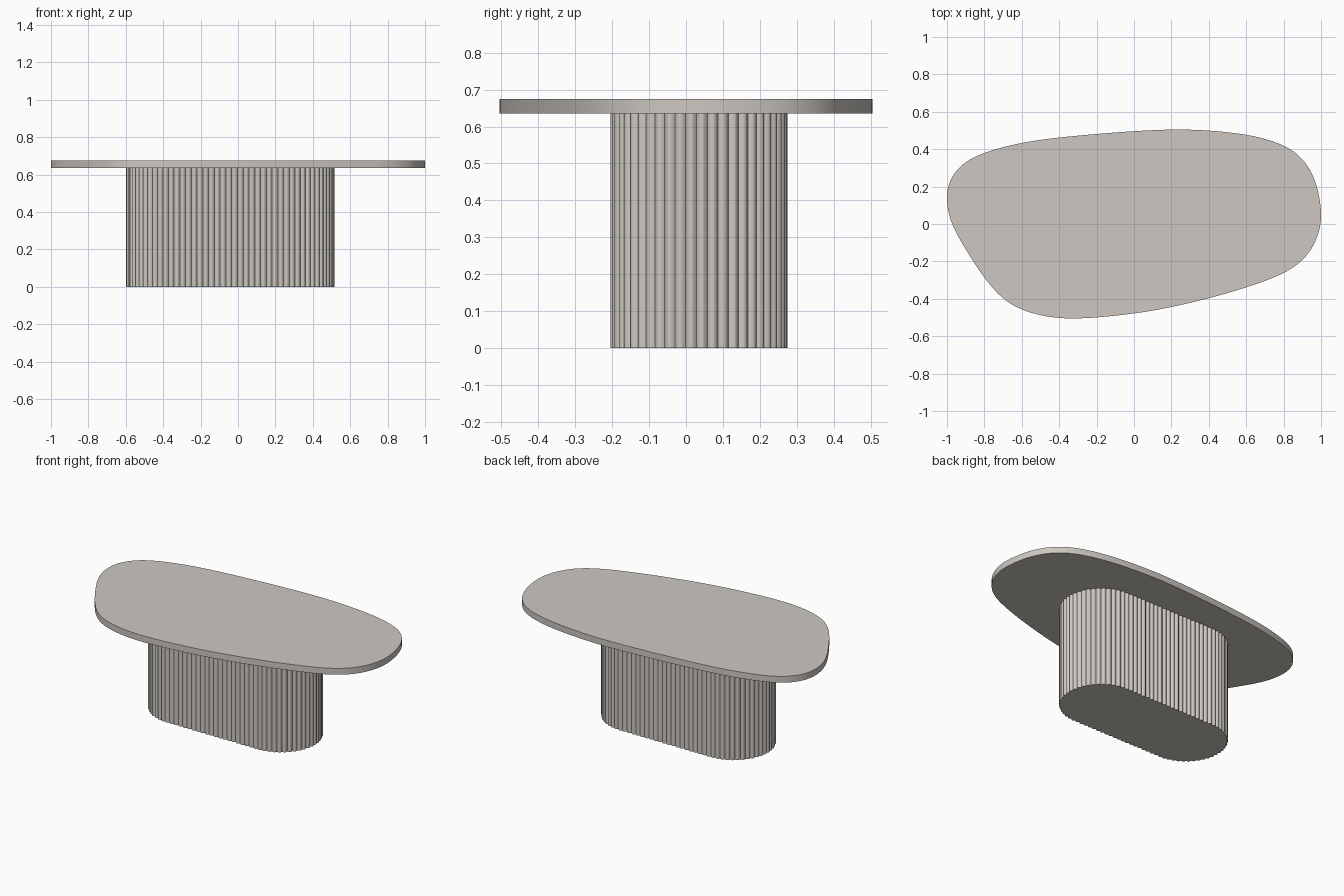
import bpy, bmesh, math
from mathutils import Vector

if "Cube" in bpy.data.objects:
    bpy.data.objects.remove(bpy.data.objects["Cube"])

stone = bpy.data.materials.new("warm_grey")
stone.diffuse_color = (0.61, 0.575, 0.535, 1)
stone.use_nodes = True
stone.node_tree.nodes["Principled BSDF"].inputs["Base Color"].default_value = stone.diffuse_color


def extrude_outline(name, pts, z0, z1, angle):
    """Solid prism from a closed outline, smooth with sharp edges kept."""
    bm = bmesh.new()
    low = [bm.verts.new((x, y, z0)) for x, y in pts]
    top = [bm.verts.new((x, y, z1)) for x, y in pts]
    n = len(pts)
    for i in range(n):
        j = (i + 1) % n
        bm.faces.new((low[i], low[j], top[j], top[i]))
    bm.faces.new(top)
    bm.faces.new(low[::-1])
    bmesh.ops.recalc_face_normals(bm, faces=bm.faces)
    me = bpy.data.meshes.new(name)
    bm.to_mesh(me)
    bm.free()
    me.materials.append(stone)
    ob = bpy.data.objects.new(name, me)
    bpy.context.collection.objects.link(ob)
    bpy.ops.object.select_all(action='DESELECT')
    ob.select_set(True)
    bpy.context.view_layer.objects.active = ob
    bpy.ops.object.shade_smooth_by_angle(angle=math.radians(angle))
    return ob


def smooth_loop(ctrl, steps, passes):
    """Closed Catmull-Rom through the points, then relaxed a little."""
    n, out = len(ctrl), []
    for i in range(n):
        a, b, c, d = (Vector(ctrl[(i + k) % n]) for k in (-1, 0, 1, 2))
        for s in range(steps):
            t = s / steps
            out.append(0.5 * (2 * b + (c - a) * t + (2 * a - 5 * b + 4 * c - d) * t * t
                              + (3 * b - a - 3 * c + d) * t ** 3))
    for _ in range(passes):
        out = [(out[i - 1] + 2 * out[i] + out[(i + 1) % len(out)]) / 4 for i in range(len(out))]
    return out


def fit(pts, hx, hy):
    """Centre the outline and scale it to the given half sizes."""
    xs, ys = [p.x for p in pts], [p.y for p in pts]
    cx, cy = (max(xs) + min(xs)) / 2, (max(ys) + min(ys)) / 2
    sx, sy = 2 * hx / (max(xs) - min(xs)), 2 * hy / (max(ys) - min(ys))
    return [((p.x - cx) * sx, (p.y - cy) * sy) for p in pts]


# Pebble-shaped table top
pebble = [(1.0, 0.08), (0.96, 0.26), (0.86, 0.39), (0.7, 0.46), (0.5, 0.495), (0.25, 0.51),
          (0, 0.50), (-0.2, 0.485), (-0.4, 0.466), (-0.6, 0.438), (-0.8, 0.385), (-0.92, 0.32),
          (-0.985, 0.23), (-1.0, 0.13), (-0.975, 0.01), (-0.9, -0.13), (-0.78, -0.31),
          (-0.66, -0.425), (-0.5, -0.485), (-0.3, -0.503), (0, -0.475), (0.2, -0.44),
          (0.4, -0.393), (0.6, -0.335), (0.8, -0.26), (0.92, -0.17), (0.985, -0.05)]
extrude_outline("table_top", fit(smooth_loop(pebble, 8, 10), 1.0, 0.505), 0.635, 0.675, 30)

# Reeded pedestal: stadium outline with convex flutes
CX, CY, HALF, R = -0.042, 0.035, 0.317, 0.24
FLUTES, SEG, DEPTH = 90, 8, 0.010
arc = math.pi * R
total = 4 * HALF + 2 * arc


def stadium(s):
    """Point and outward normal at arc length s."""
    s %= total
    side = 1
    if s >= total / 2:
        s, side = s - total / 2, -1
    if s < arc:
        a = -math.pi / 2 + s / R
        n = Vector((math.cos(a), math.sin(a)))
        p = Vector((HALF, 0)) + n * R
    else:
        n = Vector((0, 1))
        p = Vector((HALF - (s - arc), R))
    return p * side, n * side


outline = []
for i in range(FLUTES * SEG):
    p, n = stadium(total * i / (FLUTES * SEG))
    p = p - n * DEPTH * (1 - math.sin(math.pi * (i % SEG) / SEG))
    outline.append((p.x + CX, p.y + CY))
extrude_outline("reeded_pedestal", outline, 0.0, 0.635, 35)
